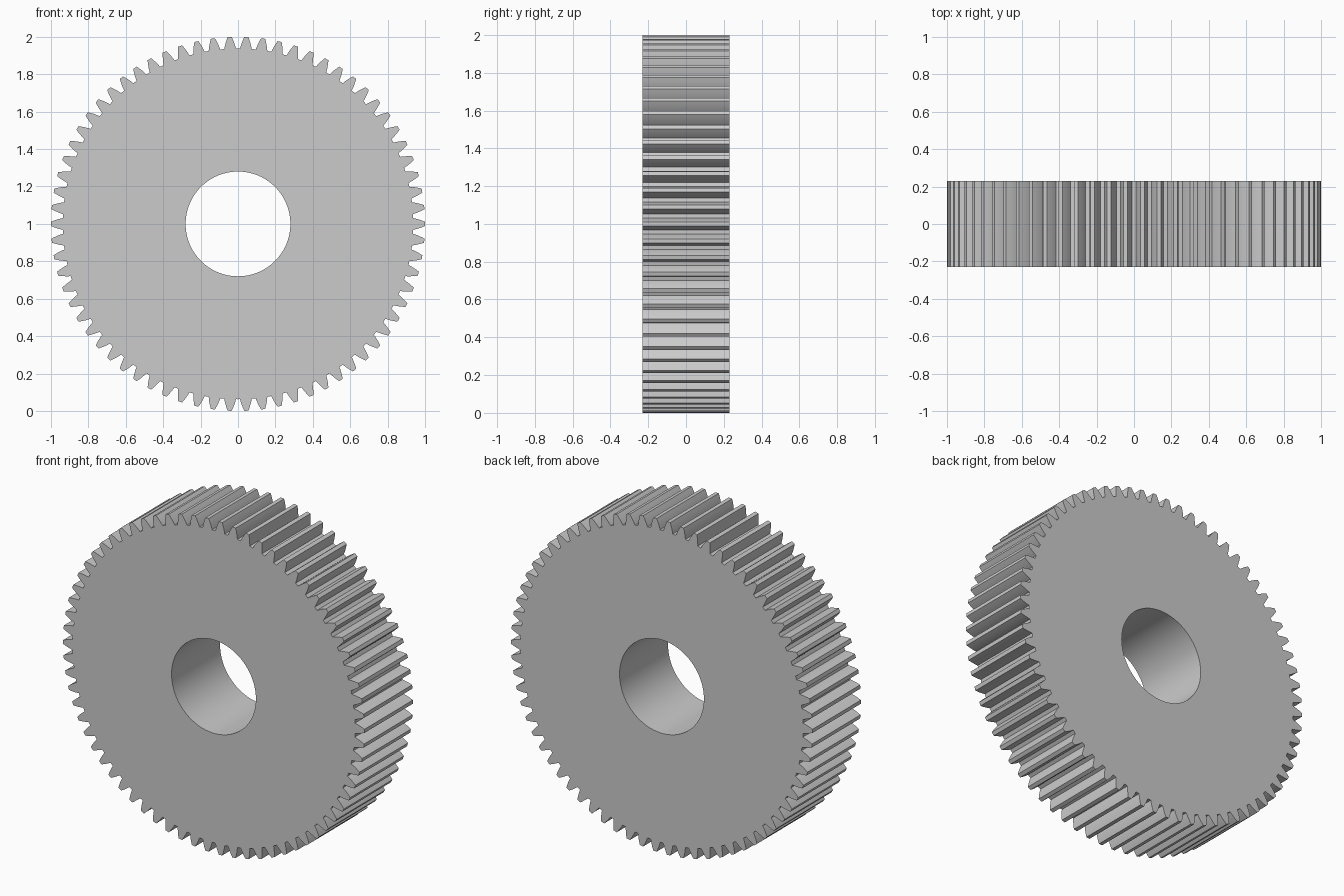
import bpy, bmesh
from math import pi, cos, sin, tan, acos, sqrt, radians

if "Cube" in bpy.data.objects:
    bpy.data.objects.remove(bpy.data.objects["Cube"])

TEETH = 70
TIP_R = 1.0
MODULE = 2 * TIP_R / (TEETH + 2)
PITCH_R = MODULE * TEETH / 2
ROOT_R = PITCH_R - 1.25 * MODULE
BASE_R = PITCH_R * cos(radians(20))
BORE_R = 0.28
HALF_W = 0.23
PITCH = 2 * pi / TEETH


def involute(r):
    a = acos(min(1, BASE_R / r))
    return tan(a) - a


def half_angle(r):
    # half the angular tooth thickness at radius r
    return PITCH / 4 + involute(PITCH_R) - involute(r)


# One tooth: polar points from root through both involute flanks
FLANK = 5
radii = [ROOT_R + (TIP_R - ROOT_R) * i / FLANK for i in range(FLANK + 1)]
flank = [(r, -half_angle(r)) for r in radii]
tooth = [(ROOT_R, -PITCH / 2)] + flank + [(r, -a) for r, a in reversed(flank)]
INNER = 2

outer = [(r, a + k * PITCH) for k in range(TEETH) for r, a in tooth]
inner = [(BORE_R, -PITCH / 2 + i * PITCH / INNER) for i in range(TEETH * INNER)]

bm = bmesh.new()


def ring(points, y):
    return [bm.verts.new((r * cos(a), y, 1 + r * sin(a))) for r, a in points]


of, ob = ring(outer, -HALF_W), ring(outer, HALF_W)
nf, nb = ring(inner, -HALF_W), ring(inner, HALF_W)

# Toothed rim and bore wall
for a, b in ((of, ob), (nf, nb)):
    n = len(a)
    for i in range(n):
        j = (i + 1) % n
        bm.faces.new((a[i], a[j], b[j], b[i]))

# End faces, one wedge per tooth
m = len(tooth)
for o, n in ((of, nf), (ob, nb)):
    for k in range(TEETH):
        rim = [o[(k * m + i) % len(o)] for i in range(m + 1)]
        bore = [n[(k * INNER + i) % len(n)] for i in range(INNER + 1)]
        bm.faces.new(rim + bore[::-1])

bmesh.ops.recalc_face_normals(bm, faces=bm.faces)
mesh = bpy.data.meshes.new("spur_gear")
bm.to_mesh(mesh)
bm.free()
gear = bpy.data.objects.new("spur_gear", mesh)
bpy.context.collection.objects.link(gear)

# Smooth flanks and bore, crisp edges
bpy.context.view_layer.objects.active = gear
gear.select_set(True)
bpy.ops.object.shade_smooth_by_angle(angle=radians(25))
